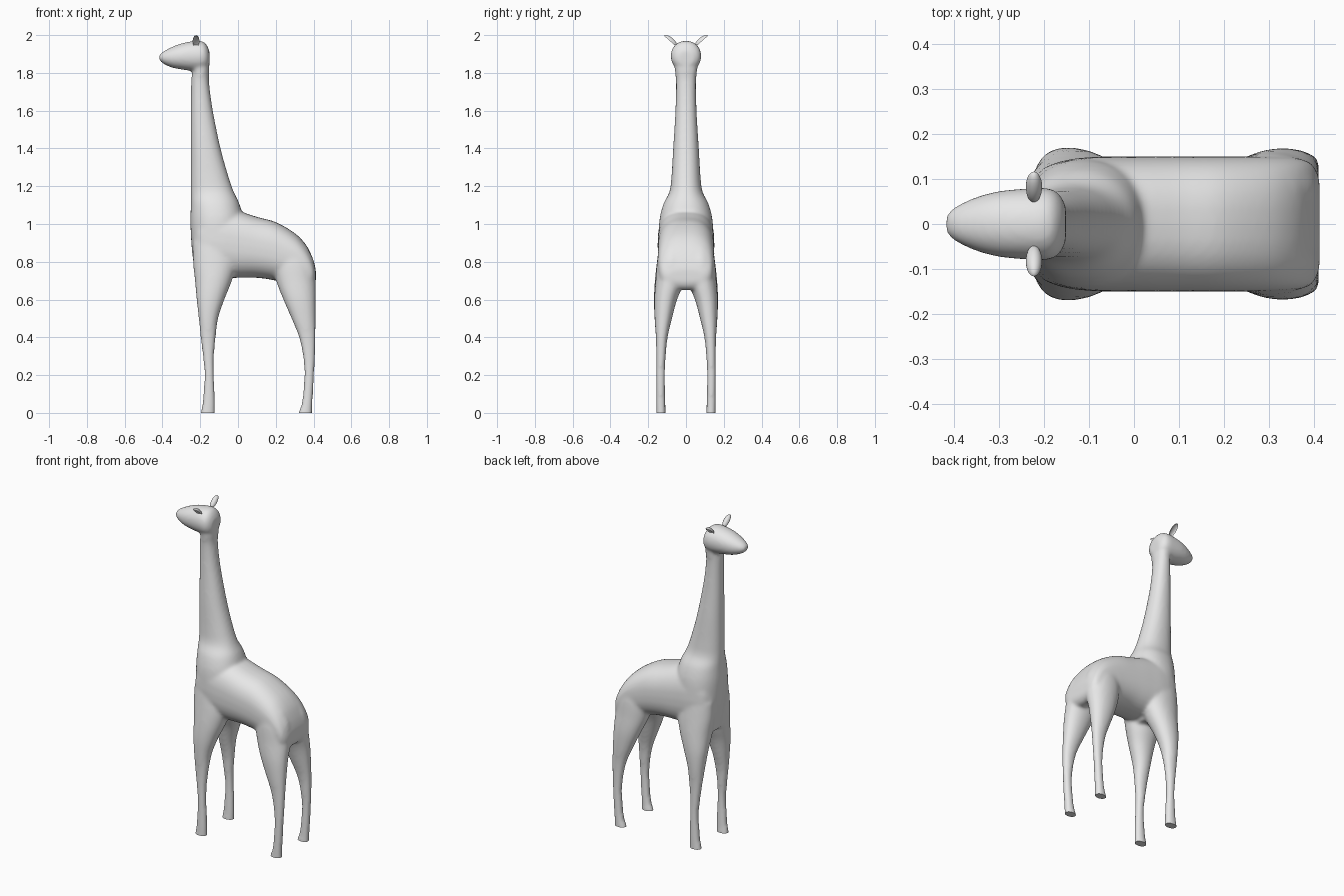
import bpy, bmesh, math
from mathutils import Matrix, Vector

cube = bpy.data.objects.get("Cube")
if cube:
    bpy.data.objects.remove(cube, do_unlink=True)

hide = bpy.data.materials.new("plain_grey")
hide.use_nodes = True
grey = (0.8, 0.8, 0.8, 1)
hide.diffuse_color = grey
hide.node_tree.nodes["Principled BSDF"].inputs["Base Color"].default_value = grey

SIDES = 32
STEPS = 5


def resample(rings):
    """Smooth curve through the given rings."""
    pts = [Vector(r) for r in rings]
    out = []
    for i in range(len(pts) - 1):
        a, b, c, d = pts[max(i - 1, 0)], pts[i], pts[i + 1], pts[min(i + 2, len(pts) - 1)]
        for s in range(STEPS):
            t = s / STEPS
            out.append(b + (c - a) * (t / 2) + (a * 2 - b * 5 + c * 4 - d) * (t * t / 2)
                       + (b * 3 - a - c * 3 + d) * (t ** 3 / 2))
    return out + [pts[-1]]


def power(value, exponent):
    return math.copysign(abs(value) ** (2 / exponent), value)


def loft(bm, rings, axis, exponent=2.0, pad=0.0, flip=1):
    """Closed tube; each ring is (position, low, high, y_low, y_high)."""
    loops = []
    for pos, low, high, y_low, y_high in resample(rings):
        loop = []
        for k in range(SIDES):
            angle = math.tau * k / SIDES
            u = (low + high) / 2 + ((high - low) / 2 + pad) * power(math.cos(angle), exponent)
            y = (y_low + y_high) / 2 + ((y_high - y_low) / 2 + pad) * power(math.sin(angle), exponent)
            co = (pos, y * flip, u) if axis == "x" else (u, y * flip, pos)
            loop.append(bm.verts.new(co))
        loops.append(loop)
    faces = [bm.faces.new(loops[0]), bm.faces.new(loops[-1])]
    for one, two in zip(loops, loops[1:]):
        for k in range(SIDES):
            n = (k + 1) % SIDES
            faces.append(bm.faces.new((one[k], one[n], two[n], two[k])))
    bmesh.ops.recalc_face_normals(bm, faces=faces)


def even(rings):
    """Expand a half width into both sides."""
    return [(p, low, high, -w, w) for p, low, high, w in rings]


def add_object(name, bm):
    mesh = bpy.data.meshes.new(name)
    bm.to_mesh(mesh)
    bm.free()
    mesh.materials.append(hide)
    obj = bpy.data.objects.new(name, mesh)
    bpy.context.collection.objects.link(obj)
    return obj


def shade(obj, degrees):
    bpy.ops.object.select_all(action="DESELECT")
    obj.select_set(True)
    bpy.context.view_layer.objects.active = obj
    bpy.ops.object.shade_smooth_by_angle(angle=math.radians(degrees))


# Side profiles with half widths
torso = even([(-0.235, 0.8, 0.98, 0.08), (-0.2, 0.74, 1.07, 0.125), (-0.12, 0.715, 1.1, 0.147),
              (0, 0.715, 1.07, 0.15), (0.1, 0.715, 1.038, 0.15), (0.2, 0.7, 1.01, 0.15),
              (0.3, 0.67, 0.952, 0.15), (0.36, 0.65, 0.89, 0.146), (0.395, 0.66, 0.82, 0.134),
              (0.412, 0.69, 0.76, 0.1)])
neck = even([(0.7, -0.222, -0.05, 0.11), (0.85, -0.243, 0, 0.14), (1, -0.252, 0.03, 0.143),
             (1.1, -0.25, 0.01, 0.122), (1.17, -0.25, -0.022, 0.088), (1.25, -0.25, -0.05, 0.077),
             (1.4, -0.25, -0.092, 0.068), (1.6, -0.25, -0.133, 0.056), (1.75, -0.248, -0.153, 0.053),
             (1.82, -0.24, -0.152, 0.06), (1.9, -0.23, -0.155, 0.065)])
head = even([(-0.417, 1.868, 1.895, 0.02), (-0.398, 1.85, 1.912, 0.038), (-0.35, 1.828, 1.937, 0.06),
             (-0.3, 1.818, 1.956, 0.073), (-0.24, 1.81, 1.968, 0.079), (-0.19, 1.81, 1.968, 0.08),
             (-0.165, 1.82, 1.947, 0.066), (-0.151, 1.84, 1.915, 0.04)])

# Legs, continued below the ground so the soles can be cut flat
front_leg = [(-0.04, -0.195, -0.125, 0.11, 0.155), (0, -0.195, -0.125, 0.11, 0.155),
             (0.06, -0.184, -0.125, 0.112, 0.155), (0.2, -0.175, -0.13, 0.115, 0.155),
             (0.3, -0.183, -0.13, 0.11, 0.155), (0.4, -0.195, -0.121, 0.1, 0.157),
             (0.5, -0.205, -0.108, 0.077, 0.164), (0.6, -0.216, -0.075, 0.05, 0.167),
             (0.7, -0.225, -0.035, 0.01, 0.162), (0.8, -0.235, -0.01, 0, 0.151),
             (0.9, -0.235, -0.02, 0, 0.138)]
hind_leg = [(-0.04, 0.323, 0.39, 0.11, 0.155), (0, 0.323, 0.39, 0.11, 0.155),
            (0.06, 0.342, 0.392, 0.112, 0.155), (0.2, 0.354, 0.4, 0.114, 0.155),
            (0.3, 0.347, 0.405, 0.11, 0.155), (0.4, 0.326, 0.408, 0.1, 0.157),
            (0.5, 0.286, 0.408, 0.077, 0.163), (0.6, 0.243, 0.408, 0.05, 0.165),
            (0.7, 0.205, 0.408, 0.01, 0.158), (0.8, 0.19, 0.4, 0, 0.15),
            (0.88, 0.2, 0.36, 0, 0.13)]

bm = bmesh.new()
loft(bm, torso, "x", 2.5)
loft(bm, neck, "z", 2.2)
loft(bm, head, "x", 2.1)
for side in (1, -1):
    for leg in (front_leg, hind_leg):
        loft(bm, leg, "z", 2.1, 0.003, side)
body = add_object("body", bm)

# Fuse the parts into one soft skin
remesh = body.modifiers.new("fuse", "REMESH")
remesh.mode = "VOXEL"
remesh.voxel_size = 0.009
soften = body.modifiers.new("soften", "SMOOTH")
soften.factor = 0.5
soften.iterations = 10
graph = bpy.context.evaluated_depsgraph_get()
skin = bpy.data.meshes.new_from_object(body.evaluated_get(graph))
body.modifiers.clear()

# Flat soles
bm = bmesh.new()
bm.from_mesh(skin)
bmesh.ops.bisect_plane(bm, geom=bm.verts[:] + bm.edges[:] + bm.faces[:], plane_co=(0, 0, 0),
                       plane_no=(0, 0, -1), clear_outer=True)
bmesh.ops.holes_fill(bm, edges=[e for e in bm.edges if e.is_boundary], sides=0)
bmesh.ops.recalc_face_normals(bm, faces=bm.faces[:])
bm.to_mesh(body.data)
bm.free()
bpy.data.meshes.remove(skin)
shade(body, 50)

# Cupped ears, opening outwards
for side, name in ((1, "left_ear"), (-1, "right_ear")):
    bm = bmesh.new()
    bmesh.ops.create_uvsphere(bm, u_segments=24, v_segments=16, radius=1)
    for v in bm.verts:
        if v.co.y > 0:
            v.co.y *= -0.4
    place = (Matrix.Diagonal((1, side, 1, 1)) @ Matrix.Translation((-0.222, 0.083, 1.967))
             @ Matrix.Rotation(math.radians(-49), 4, "X") @ Matrix.Diagonal((0.018, 0.02, 0.044, 1)))
    bm.transform(place)
    bmesh.ops.recalc_face_normals(bm, faces=bm.faces[:])
    shade(add_object(name, bm), 60)
